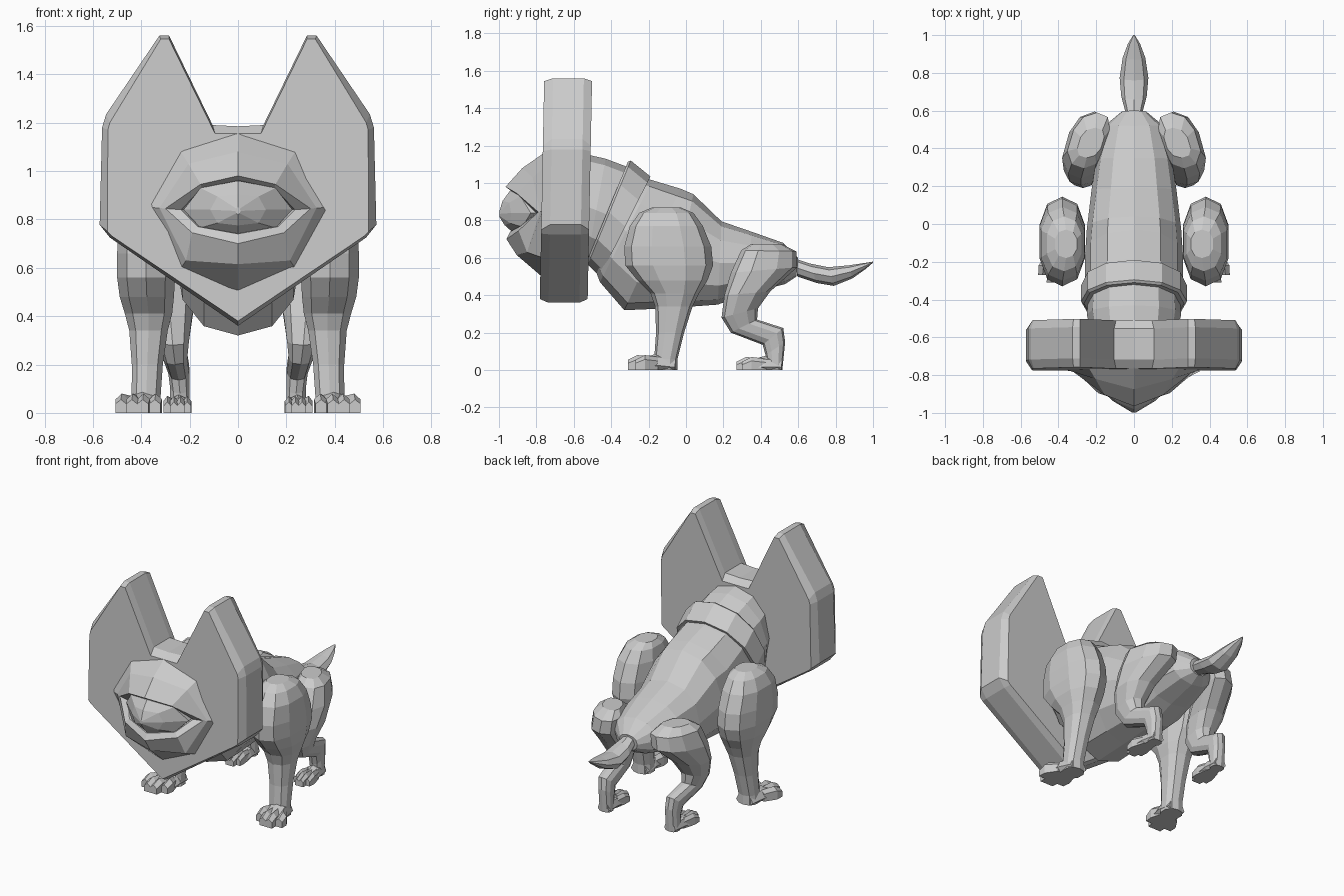
import bpy, bmesh, math

grey = bpy.data.materials.new("grey")
grey.diffuse_color = (0.6, 0.6, 0.6, 1)


def skin(name, rings, cap_start=True, cap_end=True):
    """Join equal point loops into a tube."""
    bm = bmesh.new()
    loops = [[bm.verts.new(p) for p in ring] for ring in rings]
    n = len(loops[0])
    for a, b in zip(loops, loops[1:]):
        for i in range(n):
            j = (i + 1) % n
            bm.faces.new((a[i], a[j], b[j], b[i]))
    if cap_start:
        bm.faces.new(loops[0])
    if cap_end:
        bm.faces.new(loops[-1])
    bmesh.ops.recalc_face_normals(bm, faces=bm.faces)
    me = bpy.data.meshes.new(name)
    bm.to_mesh(me)
    bm.free()
    me.materials.append(grey)
    ob = bpy.data.objects.new(name, me)
    bpy.context.collection.objects.link(ob)
    return ob


def loft(name, sections, sides=8, s=1, power=1.0, skew=0.0):
    """Each section: y, z of one edge, y, z of the opposite edge, centre x, half width.
    power < 1 squares the section; skew turns the upper part inwards to the back."""
    rings = []
    for ya, za, yb, zb, cx, hw in sections:
        ring = []
        for i in range(sides):
            t = 2 * math.pi * i / sides
            c, d = (math.copysign(abs(v) ** power, v) if abs(v) > 1e-6 else 0
                    for v in (math.cos(t), math.sin(t)))
            y = (ya + yb) / 2 + c * (ya - yb) / 2
            z = (za + zb) / 2 + c * (za - zb) / 2
            turn = skew * max(0, y - .36) * min(1, max(0, (z - .25) / .2))
            ring.append((s * (cx + d * hw - turn), y, max(z, 0)))
        rings.append(ring)
    return skin(name, rings)


def mirrored(points):
    """Right half from top to bottom, completed on the left."""
    return points + [(-p[0],) + p[1:] for p in points[-2:0:-1]]


# Thick pointed face plate with two ears: full outline and chamfered inner outline
outer = mirrored([(0, 1.185), (.105, 1.19), (.285, 1.56), (.325, 1.56), (.545, 1.235),
                  (.562, 1.18), (.572, .778), (.53, .725), (0, .36)])
inner = mirrored([(0, 1.155), (.095, 1.155), (.285, 1.545), (.32, 1.545), (.53, 1.20),
                  (.538, 1.17), (.54, .75), (.52, .73), (0, .38)])
skin("face_plate", [[(x, y + .02 * (z - .36), z) for x, z in line] for y, line in
                    ((-.782, inner), (-.735, outer), (-.57, outer), (-.526, inner))])

# Eyelids: faceted dome with an almond opening
lids = [
    [(0, -.76, 1.16), (.24, -.76, 1.085), (.37, -.768, .85), (.235, -.765, .60), (0, -.765, .495)],
    [(0, -.875, 1.08), (.205, -.82, 1.03), (.325, -.78, .847), (.215, -.85, .63), (0, -.905, .615)],
    [(0, -.965, .98), (.155, -.905, .945), (.30, -.79, .845), (.19, -.895, .745), (0, -.96, .70)],
    [(0, -.945, .965), (.15, -.885, .93), (.235, -.80, .84), (.165, -.885, .77), (0, -.94, .74)],
    [(0, -.80, .93), (.14, -.80, .91), (.22, -.78, .84), (.15, -.80, .78), (0, -.80, .76)],
]
skin("eyelids", [mirrored(r) for r in lids], False, True)

# Eyeball: blunt faceted cone pointing to the front
eye = [
    [(0, -.998, .85), (.008, -.998, .845), (.01, -.998, .835), (.008, -.998, .825), (0, -.998, .82)],
    [(0, -.98, .905), (.085, -.945, .895), (.115, -.935, .84), (.085, -.94, .785), (0, -.97, .775)],
    [(0, -.94, .96), (.155, -.885, .93), (.225, -.83, .84), (.155, -.875, .765), (0, -.925, .735)],
    [(0, -.78, .95), (.15, -.78, .92), (.22, -.78, .84), (.15, -.78, .77), (0, -.78, .75)],
]
skin("eyeball", [mirrored(r) for r in eye])

# Neck, collar, body and tail
loft("neck", [(-.54, 1.155, -.54, .60, 0, .235), (-.43, 1.13, -.53, .58, 0, .25),
              (-.27, 1.07, -.47, .55, 0, .24)], 12, power=.92)
loft("collar", [(-.31, 1.115, -.53, .58, 0, .265), (-.295, 1.12, -.525, .565, 0, .28),
                (-.19, 1.035, -.46, .50, 0, .28)], 12, power=.92)
loft("body", [(-.27, 1.04, -.49, .55, 0, .24), (-.18, 1.015, -.46, .47, 0, .26),
              (-.03, .97, -.33, .32, 0, .26), (.04, .94, -.10, .33, 0, .25),
              (.19, .795, .17, .35, 0, .225), (.35, .74, .34, .41, 0, .20),
              (.52, .68, .53, .46, 0, .15), (.60, .60, .59, .50, 0, .065)], 12, power=.88)
loft("tail", [(.585, .595, .595, .50, 0, .045), (.66, .57, .70, .465, 0, .068),
              (.76, .55, .79, .45, 0, .076), (.87, .56, .89, .49, 0, .06),
              (.95, .572, .96, .54, 0, .032), (1.0, .58, 1.0, .574, 0, .004)], 8)

for side, s in (("right", 1), ("left", -1)):
    # Front leg: round shoulder running down to a thin ankle
    front = [(.87, -.18, -.03, .36, .06), (.84, -.25, .04, .37, .095),
             (.77, -.30, .09, .378, .12), (.66, -.33, .135, .38, .125),
             (.56, -.325, .145, .38, .125), (.48, -.26, .115, .377, .117),
             (.41, -.19, .07, .37, .102), (.34, -.165, .035, .37, .083),
             (.20, -.16, -.01, .375, .067), (.06, -.17, -.045, .38, .062),
             (0, -.175, -.045, .38, .065)]
    loft(f"{side}_front_leg", [(a, z, b, z, x, w) for z, a, b, x, w in front], 10, s, .85)

    # Hind leg: heavy thigh turned inwards at the back, then knee, hock and ankle
    loft(f"{side}_hind_leg", [
        (.35, .675, .51, .675, .25, .065), (.295, .64, .59, .635, .265, .10),
        (.24, .52, .595, .55, .28, .105), (.205, .40, .45, .42, .28, .095),
        (.19, .28, .385, .33, .27, .07), (.24, .20, .38, .27, .26, .052),
        (.41, .135, .52, .225, .245, .045), (.425, .08, .53, .15, .24, .042),
        (.44, 0, .515, 0, .24, .042)], 10, s, .82, .3)

    # Paws: four splayed toes each, growing out of a low pad
    loft(f"{side}_front_pad", [(-.06, .07, -.06, -.04, .38, .06),
                               (-.15, .09, -.15, -.04, .39, .075),
                               (-.25, .06, -.25, -.04, .41, .085)], 8, s)
    loft(f"{side}_hind_pad", [(.51, .07, .51, -.04, .24, .04),
                              (.42, .075, .42, -.04, .245, .05),
                              (.33, .05, .33, -.04, .25, .055)], 8, s)
    for i, (x, tip) in enumerate(((.34, -.27), (.39, -.31), (.435, -.31), (.48, -.27))):
        loft(f"{side}_front_toe_{i + 1}", [
            (-.15, .07, -.15, -.03, .38 + (x - .38) * .6, .022),
            (tip + .05, .08, tip + .05, -.03, x, .029),
            (tip, .055, tip, -.03, x + .004, .026)], 6, s, .8)
    for i, (x, tip) in enumerate(((.21, .30), (.237, .27), (.265, .27), (.292, .30))):
        loft(f"{side}_hind_toe_{i + 1}", [
            (.43, .06, .43, -.03, .24 + (x - .24) * .6, .016),
            (tip + .05, .07, tip + .05, -.03, x, .019),
            (tip, .045, tip, -.03, x, .017)], 6, s, .8)
